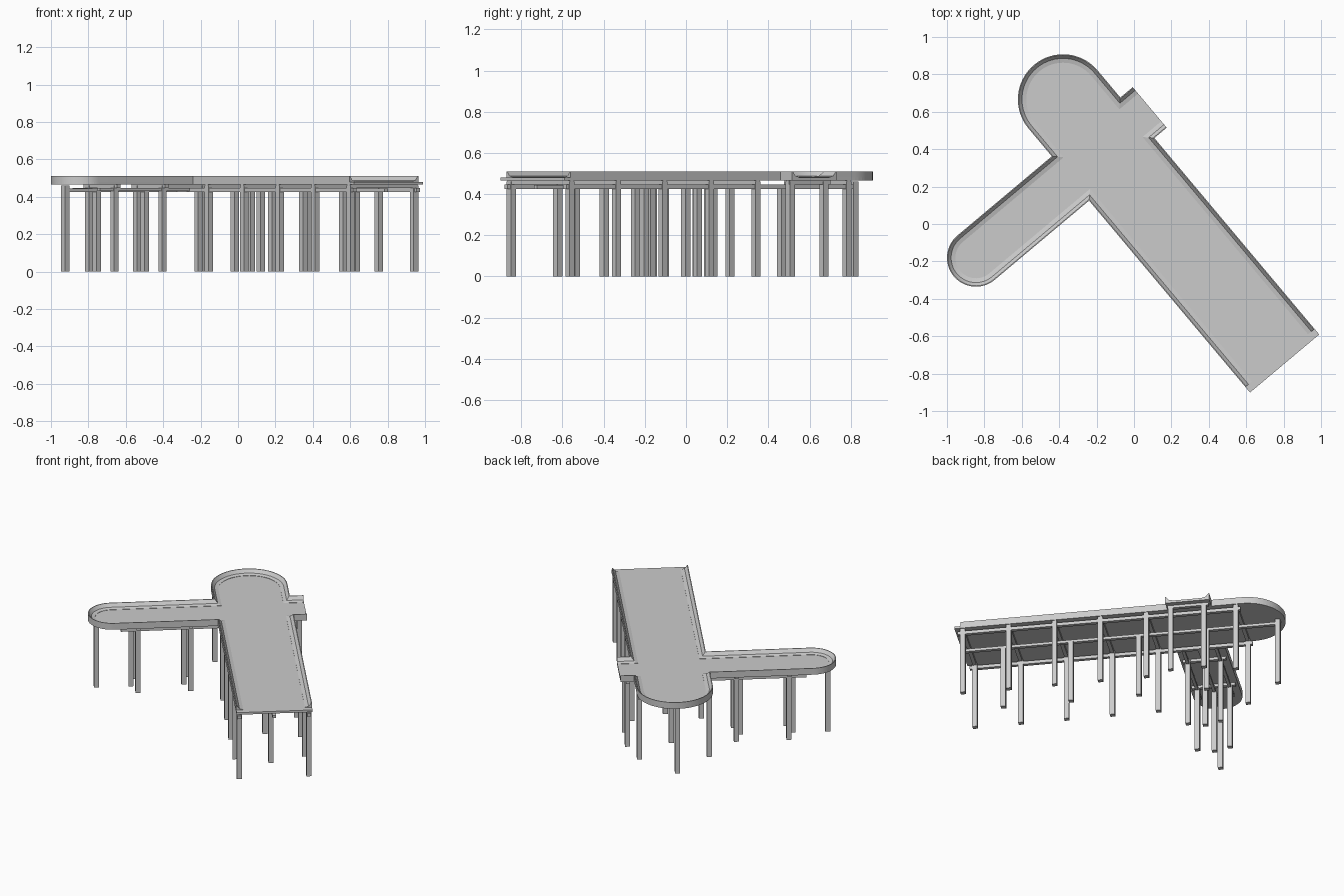
import bpy, bmesh, math
from mathutils import Matrix, Vector

if "Cube" in bpy.data.objects:
    bpy.data.objects.remove(bpy.data.objects["Cube"])

grey = bpy.data.materials.new("concrete_grey")
grey.use_nodes = True
grey.diffuse_color = (0.6, 0.6, 0.6, 1)
grey.node_tree.nodes["Principled BSDF"].inputs["Base Color"].default_value = (0.6, 0.6, 0.6, 1)

# Local frame: x runs along the main deck, y across it
TURN = Matrix.Rotation(math.radians(-50), 4, 'Z')
DECK_BOTTOM, DECK_TOP = 0.465, 0.48
SIDE_A, SIDE_B = -0.104, 0.379        # long edges of the main deck
MID = (SIDE_A + SIDE_B) / 2
ARM_MID, ARM_R, ARM_END = -0.405, 0.155, -0.763
ROUND_X, END_X = -0.754, 1.089
STUB_A, STUB_B, STUB_Y = -0.565, -0.282, 0.465


def finish(name, bm):
    bmesh.ops.recalc_face_normals(bm, faces=bm.faces)
    bm.transform(TURN)
    mesh = bpy.data.meshes.new(name)
    bm.to_mesh(mesh)
    bm.free()
    mesh.materials.append(grey)
    obj = bpy.data.objects.new(name, mesh)
    bpy.context.collection.objects.link(obj)
    return obj


def box(name, x0, x1, y0, y1, z0, z1):
    bm = bmesh.new()
    bmesh.ops.create_cube(bm, size=1)
    size = Matrix.Diagonal((x1 - x0, y1 - y0, z1 - z0, 1))
    bm.transform(Matrix.Translation(((x0 + x1) / 2, (y0 + y1) / 2, (z0 + z1) / 2)) @ size)
    return finish(name, bm)


def arc(cx, cy, r, start, steps=32):
    angles = [math.radians(start - 180 * i / steps) for i in range(steps + 1)]
    return [Vector((cx + r * math.cos(a), cy + r * math.sin(a))) for a in angles]


def inward(a, b):
    d = (b - a).normalized()
    return Vector((d.y, -d.x))


def sweep(name, path, profile):
    """Sweep a closed (inset, height) profile along a mitred open path."""
    bm = bmesh.new()
    rings = []
    for i, p in enumerate(path):
        n1 = inward(path[max(i - 1, 0)], path[max(i, 1)])
        last = len(path) - 1
        n2 = inward(path[min(i, last - 1)], path[min(i + 1, last)])
        mitre = (n1 + n2) / (1 + n1.dot(n2))
        rings.append([bm.verts.new((*(p + mitre * d), z)) for d, z in profile])
    n = len(profile)
    for a, b in zip(rings, rings[1:]):
        for j in range(n):
            bm.faces.new((a[j], a[(j + 1) % n], b[(j + 1) % n], b[j]))
    bm.faces.new(rings[0])
    bm.faces.new(rings[-1])
    obj = finish(name, bm)
    obj.select_set(True)
    bpy.context.view_layer.objects.active = obj
    bpy.ops.object.shade_smooth_by_angle(angle=math.radians(15))
    obj.select_set(False)


# Outline of the deck, with the interior on the right of travel
WALL_X = 1.05
path_long = [Vector((WALL_X, SIDE_A)), Vector((ARM_MID + ARM_R, SIDE_A))]
path_long += arc(ARM_MID, ARM_END, ARM_R, 0)
path_long += [Vector((ARM_MID - ARM_R, SIDE_A))]
path_long += arc(ROUND_X, MID, (SIDE_B - SIDE_A) / 2, -90)
path_long += [Vector((STUB_A, SIDE_B)), Vector((STUB_A, STUB_Y))]
path_short = [Vector((STUB_B, STUB_Y)), Vector((STUB_B, SIDE_B)), Vector((WALL_X, SIDE_B))]

# Deck slab
bm = bmesh.new()
outline = path_long + path_short + [Vector((END_X, SIDE_B)), Vector((END_X, SIDE_A))]
slab = bm.faces.new([bm.verts.new((*p, DECK_BOTTOM)) for p in outline])
top = bmesh.ops.extrude_face_region(bm, geom=[slab])["geom"]
bmesh.ops.translate(bm, vec=(0, 0, DECK_TOP - DECK_BOTTOM),
                    verts=[v for v in top if isinstance(v, bmesh.types.BMVert)])
finish("deck", bm)

# Flared edge walls
flare = [(0, 0.479), (0, 0.51), (0.005, 0.51), (0.022, 0.488), (0.045, 0.482), (0.045, 0.479)]
sweep("long_edge_wall", path_long, flare)
sweep("short_edge_wall", path_short, flare)

# Legs
HALF = 0.016


def leg(name, x, y, height):
    box(name, x - HALF, x + HALF, y - HALF, y + HALF, 0, height)


ROW_A, ROW_B = SIDE_A + 0.02, SIDE_B - 0.02
HIGH, LOW = 0.46, 0.43
rows = [1.037 - 0.295 * i for i in range(5)] + [-0.72]
for x in rows:
    for y in (ROW_A, ROW_B):
        leg("edge_leg", x, y, HIGH)
    box("cross_beam", x - 0.012, x + 0.012, SIDE_A + 0.005, SIDE_B - 0.005, 0.447, DECK_BOTTOM)
for i in range(4):
    leg("centre_leg", 0.816 - 0.436 * i, MID, LOW)
leg("round_end_leg", -0.95, MID, HIGH)

ARM_SIDES = (ARM_MID - 0.105, ARM_MID + 0.105)
for y in (-0.61, -0.275):
    for x in ARM_SIDES:
        leg("arm_edge_leg", x, y, HIGH)
    leg("arm_centre_leg", ARM_MID, y - 0.035, LOW)
    box("arm_cross_beam", ARM_MID - 0.14, ARM_MID + 0.14, y - 0.012, y + 0.012, 0.447, DECK_BOTTOM)
leg("arm_end_leg", ARM_MID, -0.865, HIGH)
for x in (-0.524, -0.31):
    leg("stub_leg", x, 0.418, HIGH)
box("stub_beam", STUB_A + 0.01, STUB_B - 0.01, 0.406, 0.43, 0.447, DECK_BOTTOM)

# Long beams under the deck
for y in (ROW_A, ROW_B):
    box("edge_beam", -0.75, 1.07, y - 0.012, y + 0.012, 0.425, 0.447)
box("centre_beam", -0.95, 1.07, MID - 0.012, MID + 0.012, 0.425, 0.443)
for x in ARM_SIDES:
    box("arm_edge_beam", x - 0.01, x + 0.01, -0.72, ROW_A, 0.43, 0.447)
box("arm_centre_beam", ARM_MID - 0.01, ARM_MID + 0.01, -0.87, ROW_A, 0.425, 0.443)
